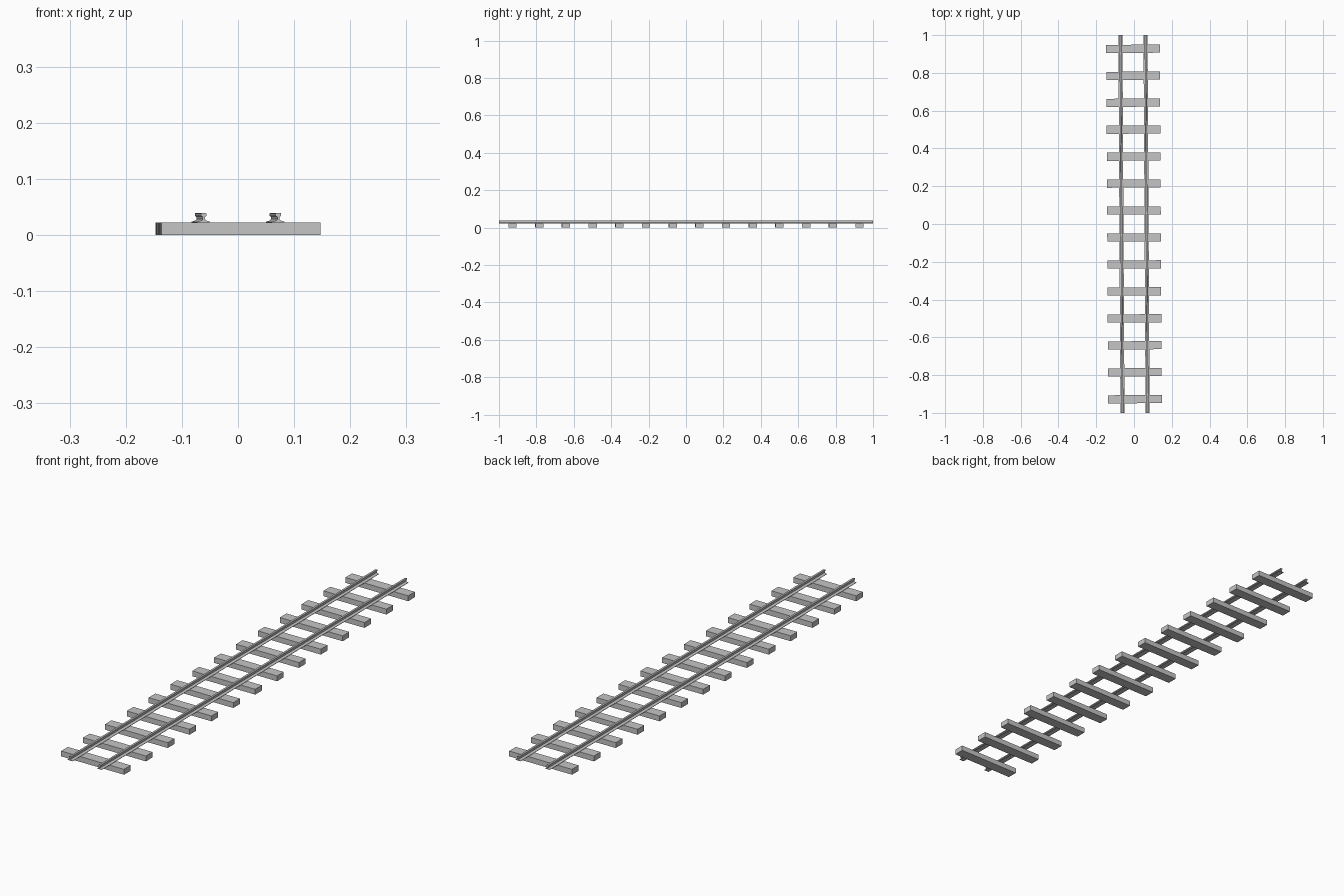
import bpy
import bmesh
from mathutils import Matrix

cube = bpy.data.objects.get("Cube")
if cube:
    bpy.data.objects.remove(cube, do_unlink=True)

SKEW = Matrix.Rotation(0.0055, 4, "Z")   # whole track is turned very slightly
SLEEPERS = 14
SPACING = 0.1427
SLEEPER_SIZE = (0.284, 0.043, 0.022)
RAIL_X = 0.0665
RAIL_BASE = 0.022

# Plain grey for the whole track
grey = bpy.data.materials.new("track grey")
grey.use_nodes = True
grey.diffuse_color = (0.56, 0.56, 0.56, 1)
grey.node_tree.nodes["Principled BSDF"].inputs["Base Color"].default_value = grey.diffuse_color


def add_object(name, bm):
    bmesh.ops.recalc_face_normals(bm, faces=bm.faces)
    mesh = bpy.data.meshes.new(name)
    bm.to_mesh(mesh)
    bm.free()
    mesh.materials.append(grey)
    obj = bpy.data.objects.new(name, mesh)
    bpy.context.collection.objects.link(obj)
    return obj


def sleeper(name, y):
    bm = bmesh.new()
    bmesh.ops.create_cube(bm, size=1)
    bmesh.ops.scale(bm, vec=SLEEPER_SIZE, verts=bm.verts)
    obj = add_object(name, bm)
    obj.matrix_world = SKEW @ Matrix.Translation((0, y, SLEEPER_SIZE[2] / 2))


def rail(name, x):
    # Half outline of the rail: foot, web, head (half width, height)
    half = [(0.0108, 0), (0.0108, 0.0015), (0.0035, 0.004), (0.002, 0.006),
            (0.002, 0.010), (0.0048, 0.012), (0.0048, 0.016), (0.004, 0.017)]
    outline = half + [(-w, h) for w, h in reversed(half)]
    bm = bmesh.new()
    face = bm.faces.new([bm.verts.new((w, -1, h)) for w, h in outline])
    swept = bmesh.ops.extrude_face_region(bm, geom=[face], use_keep_orig=True)
    ends = [v for v in swept["geom"] if isinstance(v, bmesh.types.BMVert)]
    bmesh.ops.translate(bm, verts=ends, vec=(0, 2, 0))
    obj = add_object(name, bm)
    obj.matrix_world = SKEW @ Matrix.Translation((x, 0, RAIL_BASE))


# Cross sleepers, evenly spaced from front to back
for i in range(SLEEPERS):
    sleeper(f"sleeper_{i + 1}", (i - (SLEEPERS - 1) / 2) * SPACING)

# Pair of rails
rail("left_rail", RAIL_X)
rail("right_rail", -RAIL_X)
